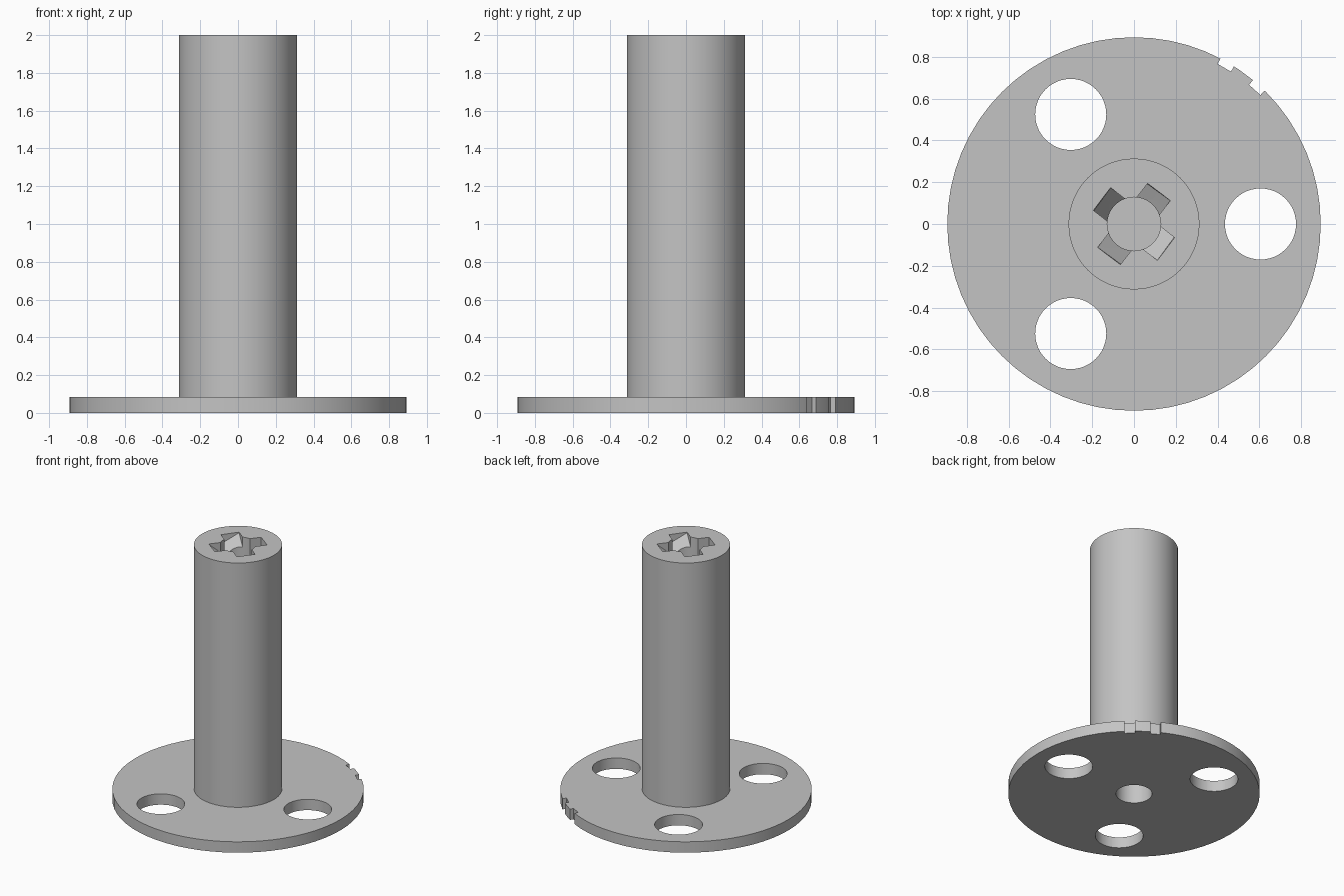
import bpy, bmesh, math
from mathutils import Matrix, Vector

cube = bpy.data.objects.get("Cube")
if cube:
    bpy.data.objects.remove(cube, do_unlink=True)

SEGMENTS = 64
DISC_R, DISC_T = 0.893, 0.085
SHAFT_R, HEIGHT, BORE_R = 0.313, 2.0, 0.128

grey = bpy.data.materials.new("plain_grey")
grey.use_nodes = True
colour = (0.55, 0.55, 0.55, 1)
grey.diffuse_color = colour
grey.node_tree.nodes["Principled BSDF"].inputs["Base Color"].default_value = colour


def make_object(name, bm):
    bmesh.ops.recalc_face_normals(bm, faces=bm.faces)
    mesh = bpy.data.meshes.new(name)
    bm.to_mesh(mesh)
    bm.free()
    obj = bpy.data.objects.new(name, mesh)
    bpy.context.collection.objects.link(obj)
    mesh.materials.append(grey)
    return obj


def add_hull(bm, points, angle):
    """Convex solid, turned about the z axis."""
    turn = Matrix.Rotation(math.radians(angle), 4, "Z")
    verts = [bm.verts.new(turn @ Vector(p)) for p in points]
    bmesh.ops.convex_hull(bm, input=verts)


# Flanged shaft with a blind bore at each end, turned from one profile
profile = [(0, 0.5), (BORE_R, 0.5), (BORE_R, 0), (DISC_R, 0), (DISC_R, DISC_T),
           (SHAFT_R, DISC_T), (SHAFT_R, HEIGHT), (BORE_R, HEIGHT),
           (BORE_R, HEIGHT - 0.35), (0, HEIGHT - 0.35)]
bm = bmesh.new()
verts = [bm.verts.new((r, 0, z)) for r, z in profile]
edges = [bm.edges.new(pair) for pair in zip(verts, verts[1:])]
bmesh.ops.spin(bm, geom=verts + edges, axis=(0, 0, 1), cent=(0, 0, 0),
               angle=math.tau, steps=SEGMENTS)
bmesh.ops.remove_doubles(bm, verts=bm.verts, dist=0.0005)
body = make_object("flanged_shaft", bm)

cut = bmesh.new()

# Three round holes through the flange
for k in range(3):
    place = Matrix.Rotation(math.tau * k / 3, 4, "Z") @ Matrix.Translation((0.605, 0, 0.04))
    bmesh.ops.create_cone(cut, cap_ends=True, segments=48, radius1=0.17, radius2=0.17,
                          depth=0.3, matrix=place)

# Two small rim notches
for angle in (60, 48):
    add_hull(cut, [(x, y, z) for x in (0.863, 1) for y in (-0.037, 0.037)
                   for z in (-0.1, 0.2)], angle)

# Four ramped drive slots around the top bore
half = 0.068
for k in range(4):
    corners = [(0.195, -half, 0.005), (0.19, half, 0.07),
               (0.1, half, 0.15), (0.1, -half, 0.085)]
    floor = [(x, y, HEIGHT - d) for x, y, d in corners]
    lid = [(x, y, HEIGHT + 0.05) for x in (0.1, 0.195) for y in (-half, half)]
    add_hull(cut, floor + lid, 52 + 90 * k)

cutter = make_object("cutter", cut)
cutter.hide_render = True

# Apply the cuts and discard the cutter
mod = body.modifiers.new("cuts", "BOOLEAN")
mod.operation = "DIFFERENCE"
mod.solver = "EXACT"
mod.object = cutter
bpy.ops.object.select_all(action="DESELECT")
body.select_set(True)
bpy.context.view_layer.objects.active = body
bpy.ops.object.modifier_apply(modifier=mod.name)
bpy.data.objects.remove(cutter, do_unlink=True)
bpy.ops.object.shade_smooth_by_angle(angle=math.radians(30))
